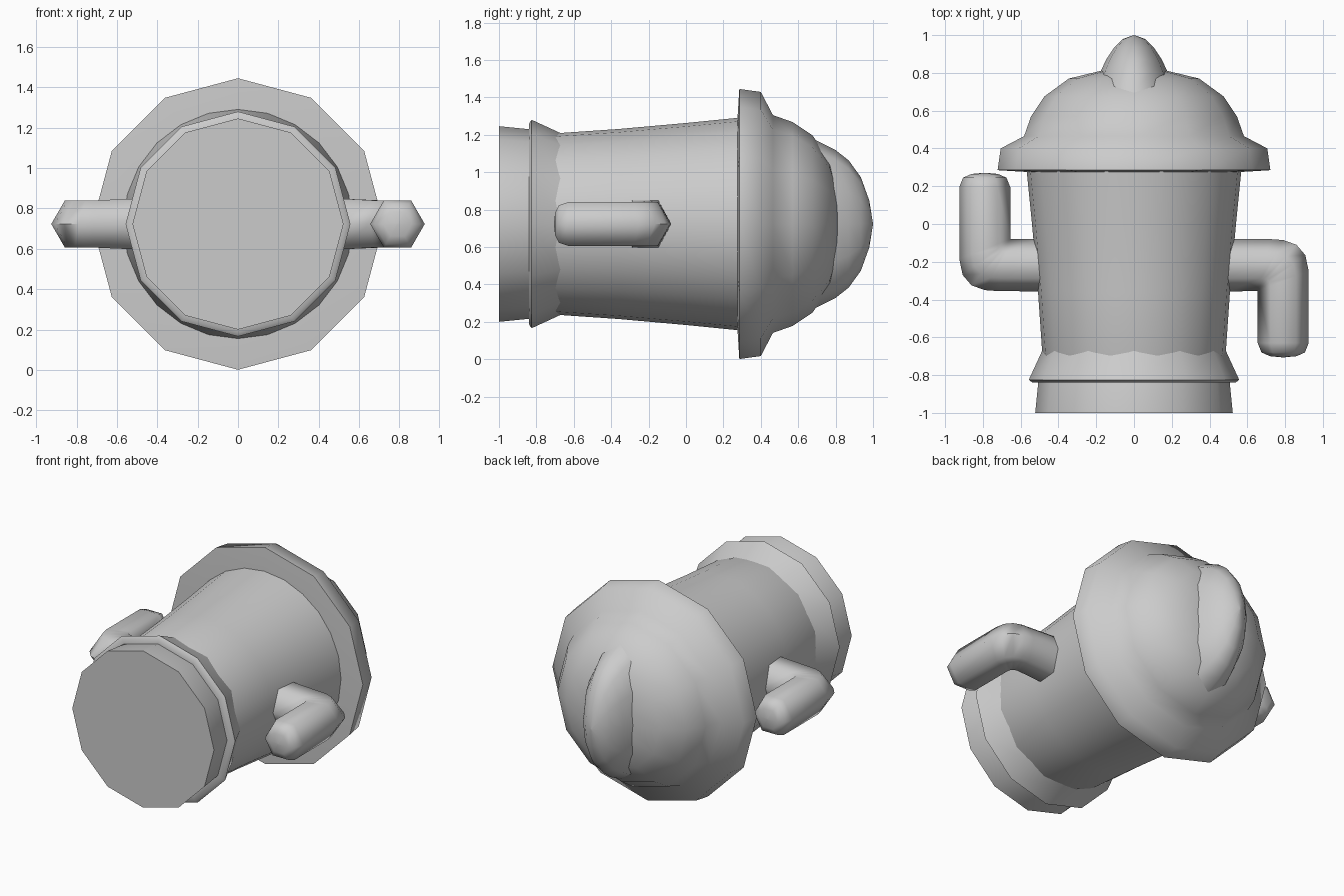
import bpy, bmesh, math

if "Cube" in bpy.data.objects:
    bpy.data.objects.remove(bpy.data.objects["Cube"])

AXIS_Z = 0.723  # height of the long axis, which runs along y

grey = bpy.data.materials.new("plain grey")
grey.diffuse_color = (0.6, 0.6, 0.6, 1)
grey.use_nodes = True
grey.node_tree.nodes["Principled BSDF"].inputs["Base Color"].default_value = grey.diffuse_color


def loft(name, rings, angle=60):
    """Skin a list of equal-length point rings and cap both ends."""
    bm = bmesh.new()
    rows = [[bm.verts.new(p) for p in ring] for ring in rings]
    n = len(rows[0])
    for a, b in zip(rows, rows[1:]):
        for i in range(n):
            j = (i + 1) % n
            bm.faces.new((a[i], a[j], b[j], b[i]))
    bm.faces.new(rows[0])
    bm.faces.new(rows[-1])
    bmesh.ops.remove_doubles(bm, verts=bm.verts, dist=0.0005)
    bmesh.ops.recalc_face_normals(bm, faces=bm.faces)
    mesh = bpy.data.meshes.new(name)
    bm.to_mesh(mesh)
    bm.free()
    mesh.materials.append(grey)
    obj = bpy.data.objects.new(name, mesh)
    bpy.context.collection.objects.link(obj)
    bpy.ops.object.select_all(action='DESELECT')
    obj.select_set(True)
    bpy.context.view_layer.objects.active = obj
    bpy.ops.object.shade_smooth_by_angle(angle=math.radians(angle))
    return obj


def ring(y, rx, rz, sides):
    """Elliptical ring around the long axis, one corner pointing up."""
    steps = [2 * math.pi * i / sides for i in range(sides)]
    return [(rx * math.sin(a), y, AXIS_Z + rz * math.cos(a)) for a in steps]


def lathe(name, profile, sides):
    return loft(name, [ring(y, r, r, sides) for y, r in profile])


# Foot and flared collar
lathe("base", [(-1.0, 0.523), (-0.84, 0.507), (-0.78, 0.49)], 12)
lathe("collar", [(-0.84, 0.50), (-0.838, 0.54), (-0.825, 0.557),
                 (-0.675, 0.488), (-0.60, 0.46)], 12)

# Tapered barrel
lathe("body", [(-0.74, 0.47), (-0.68, 0.486), (-0.36, 0.508),
               (0.0, 0.54), (0.29, 0.569)], 24)

# Brim and domed cap
lathe("cap", [(0.275, 0.56), (0.285, 0.722), (0.40, 0.706), (0.465, 0.582),
              (0.57, 0.545), (0.675, 0.475), (0.77, 0.345),
              (0.81, 0.18), (0.82, 0.0005)], 12)

# Narrow upright crest on the dome
crest = [(0.60, 0.26, 0.49), (0.70, 0.225, 0.445), (0.80, 0.18, 0.395),
         (0.87, 0.148, 0.34), (0.935, 0.105, 0.25), (0.98, 0.058, 0.125),
         (1.0, 0.001, 0.001)]
loft("crest", [ring(y, rx, rz, 12) for y, rx, rz in crest], 80)


def arm_ring(inner, outer, half):
    """Hexagon with corners on the inner and outer edge of the bend."""
    def at(t, h):
        return (inner[0] + t * (outer[0] - inner[0]),
                inner[1] + t * (outer[1] - inner[1]), AXIS_Z + h)
    return [at(0, 0), at(0.25, half), at(0.75, half),
            at(1, 0), at(0.75, -half), at(0.25, -half)]


# Bent arm: out from the body, round the elbow, along to a rounded tip
ELBOW = (0.655, -0.355)
arm = [((0.40, -0.36), (0.40, -0.075), 0.131),
       ((0.50, -0.357), (0.50, -0.078), 0.126),
       (ELBOW, (0.72, -0.08), 0.117),
       (ELBOW, (0.79, -0.085), 0.117),
       (ELBOW, (0.86, -0.11), 0.117),
       (ELBOW, (0.907, -0.165), 0.117),
       (ELBOW, (0.925, -0.25), 0.117),
       ((0.655, -0.63), (0.925, -0.63), 0.117),
       ((0.675, -0.68), (0.905, -0.68), 0.10),
       ((0.72, -0.70), (0.86, -0.70), 0.06),
       ((0.785, -0.706), (0.795, -0.706), 0.004)]
rings = [arm_ring(*a) for a in arm]
loft("right_arm", rings, 65)

# The other arm is the same shape turned half way round, pointing backward
PIVOT_Y = -0.2175
turned = [[(-x, 2 * PIVOT_Y - y, z) for x, y, z in r] for r in rings]
loft("left_arm", turned, 65)
